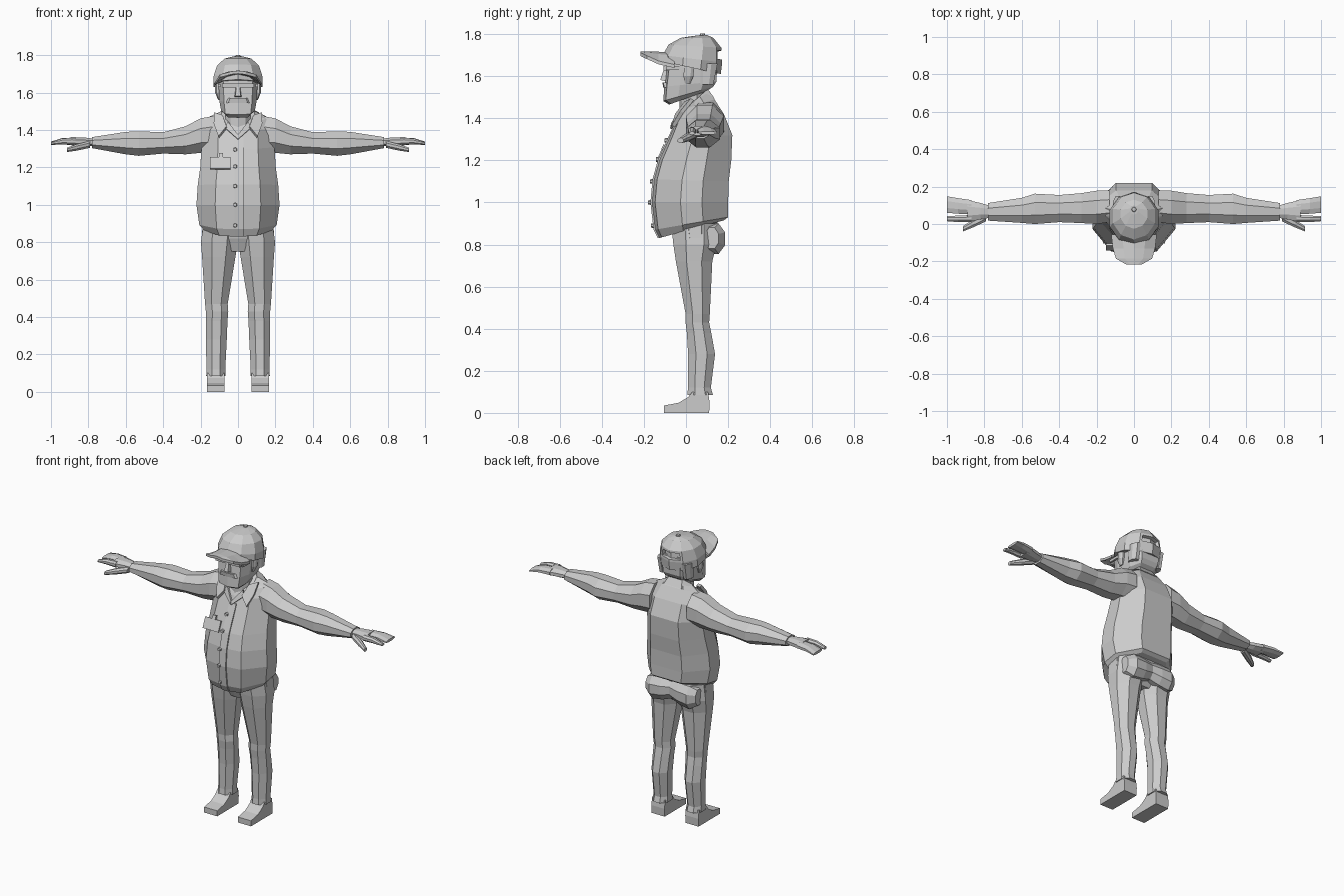
import bpy, bmesh, math
from mathutils import Vector

mat = bpy.data.materials.new("plain grey")
mat.diffuse_color = (0.6, 0.6, 0.6, 1)


def finish(name, bm, mirror=False, solid=0):
    bmesh.ops.recalc_face_normals(bm, faces=bm.faces[:])
    me = bpy.data.meshes.new(name)
    bm.to_mesh(me)
    bm.free()
    me.materials.append(mat)
    ob = bpy.data.objects.new(name, me)
    bpy.context.collection.objects.link(ob)
    if solid:
        m = ob.modifiers.new("thickness", 'SOLIDIFY')
        m.thickness, m.offset = solid, 0
    if mirror:
        ob.modifiers.new("mirror", 'MIRROR').use_clip = False
    return ob


def loft_mesh(rings):
    bm = bmesh.new()
    rows = [[bm.verts.new(p) for p in r] for r in rings]
    n = len(rows[0])
    for a, b in zip(rows, rows[1:]):
        for i in range(n):
            bm.faces.new((a[i], a[(i + 1) % n], b[(i + 1) % n], b[i]))
    bm.faces.new(rows[0])
    bm.faces.new(rows[-1])
    return bm


def loft(name, rings, mirror=False):
    return finish(name, loft_mesh(rings), mirror)


# Symmetric section: half outline of (width share, depth share), front to back
BODY = [(0, 0), (.55, .05), (1, .38), (1, .66), (.5, 1), (0, 1)]
FACE = [(0, 0), (.75, .05), (1, .3), (1, .75), (.6, 1), (0, 1)]
ROUND = [(math.sin(k * math.pi / 5), (1 - math.cos(k * math.pi / 5)) / 2) for k in range(6)]


def section(shape, zf, zb, yf, yb, w):
    half = [(u * w, yf + (yb - yf) * t, zf + (zb - zf) * t) for u, t in shape]
    return half + [(-x, y, z) for x, y, z in half[-2:0:-1]]


# Eight sided section filling a rectangle, across z or across x
def octagon(a0, a1, b0, b1):
    pts = []
    for k in range(8):
        t = math.pi / 8 + k * math.pi / 4
        s = 1 / math.cos(math.pi / 8)
        pts.append(((a0 + a1) / 2 + (a1 - a0) / 2 * s * math.cos(t),
                    (b0 + b1) / 2 + (b1 - b0) / 2 * s * math.sin(t)))
    return pts


def limb_z(name, rows):
    return loft(name, [[(a, b, z) for a, b in octagon(*r)] for z, *r in rows], True)


def limb_x(name, rows):
    return loft(name, [[(x, a, b) for a, b in octagon(*r)] for x, *r in rows], True)


def box(name, c, s, tilt=0, mirror=False):
    bm = bmesh.new()
    bmesh.ops.create_cube(bm, size=1)
    for v in bm.verts:
        p = Vector((v.co.x * s[0], v.co.y * s[1], v.co.z * s[2]))
        y, z = p.y, p.z
        p.y = y * math.cos(tilt) + z * math.sin(tilt)
        p.z = z * math.cos(tilt) - y * math.sin(tilt)
        v.co = p + Vector(c)
    return finish(name, bm, mirror)


def cylinder(name, c, r, depth, axis_y=False, sides=6):
    bm = bmesh.new()
    bmesh.ops.create_cone(bm, cap_ends=True, segments=sides, radius1=r, radius2=r * .8, depth=depth)
    for v in bm.verts:
        x, y, z = v.co
        v.co = Vector((x, -z, y) if axis_y else (x, y, z)) + Vector(c)
    return finish(name, bm)


def plate(name, polys, thick):
    bm = bmesh.new()
    for poly in polys:
        bm.faces.new([bm.verts.new(p) for p in poly])
    return finish(name, bm, True, thick)


# Shirt body: front z, back z, front y, back y, half width
torso = [(.83, .915, -.13, .18, .18), (.87, .93, -.15, .2, .207), (1.0, 1.0, -.165, .2, .222),
         (1.11, 1.1, -.155, .203, .215), (1.2, 1.2, -.13, .215, .202), (1.3, 1.32, -.085, .22, .195),
         (1.4, 1.42, -.04, .18, .19), (1.44, 1.49, -.015, .135, .15), (1.45, 1.53, .0, .1, .085)]
loft("shirt", [section(BODY, *r) for r in torso])


def front_y(z):
    for a, b in zip(torso, torso[1:]):
        if a[0] <= z <= b[0]:
            return a[2] + (b[2] - a[2]) * (z - a[0]) / (b[0] - a[0])
    return 0


# Button strip, buttons and chest badge
loft("button_strip", [[(-.018, front_y(z) - .004, z), (.03, front_y(z) - .004, z),
                       (.03, front_y(z) + .006, z), (-.018, front_y(z) + .006, z)]
                      for z in (.832, .87, 1.0, 1.11, 1.2, 1.3, 1.36)])
for z in (.89, 1.0, 1.1, 1.205, 1.295):
    cylinder("button", (-.015, front_y(z) - .007, z), .012, .016, True)
box("badge", (-.095, -.124, 1.222), (.11, .01, .068), .42)
box("badge_clip", (-.09, -.106, 1.262), (.022, .014, .025), .42)

# Collar band, pointed flaps and neckline edges
loft("collar_band", [section(BODY, 1.40, 1.495, -.03, .135, .125), section(BODY, 1.435, 1.54, -.012, .103, .088)])
plate("collar_flap", [[(.08, .0, 1.475), (.125, .03, 1.49), (.128, -.02, 1.43),
                       (.103, -.06, 1.362), (.06, -.045, 1.415)]], .018)
plate("neckline", [[(.055, -.025, 1.445), (.068, -.04, 1.41), (0, -.07, 1.35), (0, -.065, 1.375)]], .012)
loft("neck", [section(ROUND, z, z, -.03, .095, .07) for z in (1.4, 1.56)])

# Sleeves: x, y range, z range
limb_x("sleeve", [(.13, .01, .18, 1.28, 1.475), (.2, .0, .178, 1.278, 1.462), (.28, .005, .165, 1.27, 1.42),
                  (.4, .01, .155, 1.274, 1.388), (.53, .0, .162, 1.262, 1.393), (.6, .006, .14, 1.27, 1.39),
                  (.78, .018, .112, 1.303, 1.362)])
# Hands
limb_x("palm", [(.76, .035, .095, 1.315, 1.352), (.82, .025, .112, 1.312, 1.36), (.89, .01, .128, 1.317, 1.362)])
limb_x("index_finger", [(.87, .01, .048, 1.32, 1.358), (.94, .01, .045, 1.323, 1.355), (1.0, .015, .042, 1.32, 1.336)])
limb_x("fingers", [(.87, .052, .128, 1.318, 1.36), (.94, .055, .138, 1.323, 1.357), (1.0, .06, .148, 1.322, 1.338)])
limb_x("thumb", [(.79, .015, .06, 1.305, 1.342), (.86, -.018, .025, 1.29, 1.325), (.915, -.04, -.012, 1.282, 1.305)])

# Trousers
loft("hips", [section(BODY, *r) for r in [(.75, .755, -.03, .1, .06), (.82, .82, -.058, .145, .195),
                                          (.93, .93, -.08, .15, .185)]])
limb_z("trouser_leg", [(.9, .0, .185, -.07, .15), (.8, .0, .198, -.06, .145), (.72, .014, .192, -.048, .125),
                       (.47, .055, .176, -.002, .113), (.43, .052, .172, -.002, .11), (.38, .056, .172, .004, .12),
                       (.28, .06, .172, .01, .138), (.12, .068, .168, .01, .118), (.085, .066, .17, .006, .128)])
limb_x("seat", [(0, .08, .17, .785, .9), (.06, .08, .182, .765, .9), (.13, .08, .186, .755, .9), (.175, .09, .155, .78, .88)])

# Shoes
shoe = [(-.105, 0), (-.105, .035), (-.035, .048), (.01, .075), (.03, .1), (.105, .1), (.112, .05), (.11, 0)]
loft("shoe", [[(x, y, z) for y, z in shoe] for x in (.073, .165)], True)

# Head
loft("head", [section(FACE, *r) for r in [(1.465, 1.53, -.08, .1, .07), (1.482, 1.55, -.108, .13, .09),
                                          (1.55, 1.575, -.103, .145, .1), (1.64, 1.63, -.092, .147, .104),
                                          (1.7, 1.69, -.085, .14, .1)]])
loft("nose", [[(-.02, -.09, 1.575), (.02, -.09, 1.575), (.014, -.122, 1.582), (-.014, -.122, 1.582)],
              [(-.01, -.09, 1.64), (.01, -.09, 1.64), (.008, -.103, 1.64), (-.008, -.103, 1.64)]])
loft("moustache", [section([(0, 0), (.7, .15), (1, 1), (0, 1)], *r) for r in
                   [(1.545, 1.545, -.108, -.08, .075), (1.57, 1.57, -.112, -.08, .06)]])
box("glasses_front", (0, -.096, 1.637), (.17, .02, .022))
box("glasses_arm", (.1, -.045, 1.637), (.012, .1, .016), 0, True)
limb_z("ear", [(1.565, .095, .108, -.005, .02), (1.6, .095, .122, -.012, .035), (1.65, .095, .122, -.008, .04)])
limb_z("hair_side", [(1.56, .06, .108, .06, .13), (1.66, .06, .112, .05, .15)])

# Cap crown with a recessed opening at the back
bm = loft_mesh([section(ROUND, *r) for r in [(1.67, 1.61, -.112, .165, .138), (1.7, 1.665, -.11, .172, .137),
                                             (1.75, 1.735, -.083, .168, .118), (1.782, 1.782, -.025, .13, .075),
                                             (1.793, 1.795, .05, .1, .022)]])
bmesh.ops.recalc_face_normals(bm, faces=bm.faces[:])
back = [f for f in bm.faces if f.calc_center_median().y > .13 and 1.66 < f.calc_center_median().z < 1.73]
bmesh.ops.inset_region(bm, faces=back, thickness=.014, depth=0, use_even_offset=True)
bmesh.ops.inset_region(bm, faces=back, thickness=.003, depth=-.02, use_even_offset=True)
finish("cap_crown", bm)
cylinder("cap_button", (0, .078, 1.796), .014, .012, False, 8)

# Cap brim: y, half width, middle z, edge z
rows = []
for y, w, zc, zs in [(-.055, .122, 1.712, 1.655), (-.13, .113, 1.716, 1.672), (-.185, .097, 1.718, 1.697),
                     (-.217, .04, 1.717, 1.712)]:
    top = [(k * w / 2, y, zc - (zc - zs) * (k / 2) ** 2) for k in (-2, -1, 0, 1, 2)]
    rows.append(top + [(x, y, z - .016) for x, y, z in reversed(top)])
loft("cap_brim", rows)
